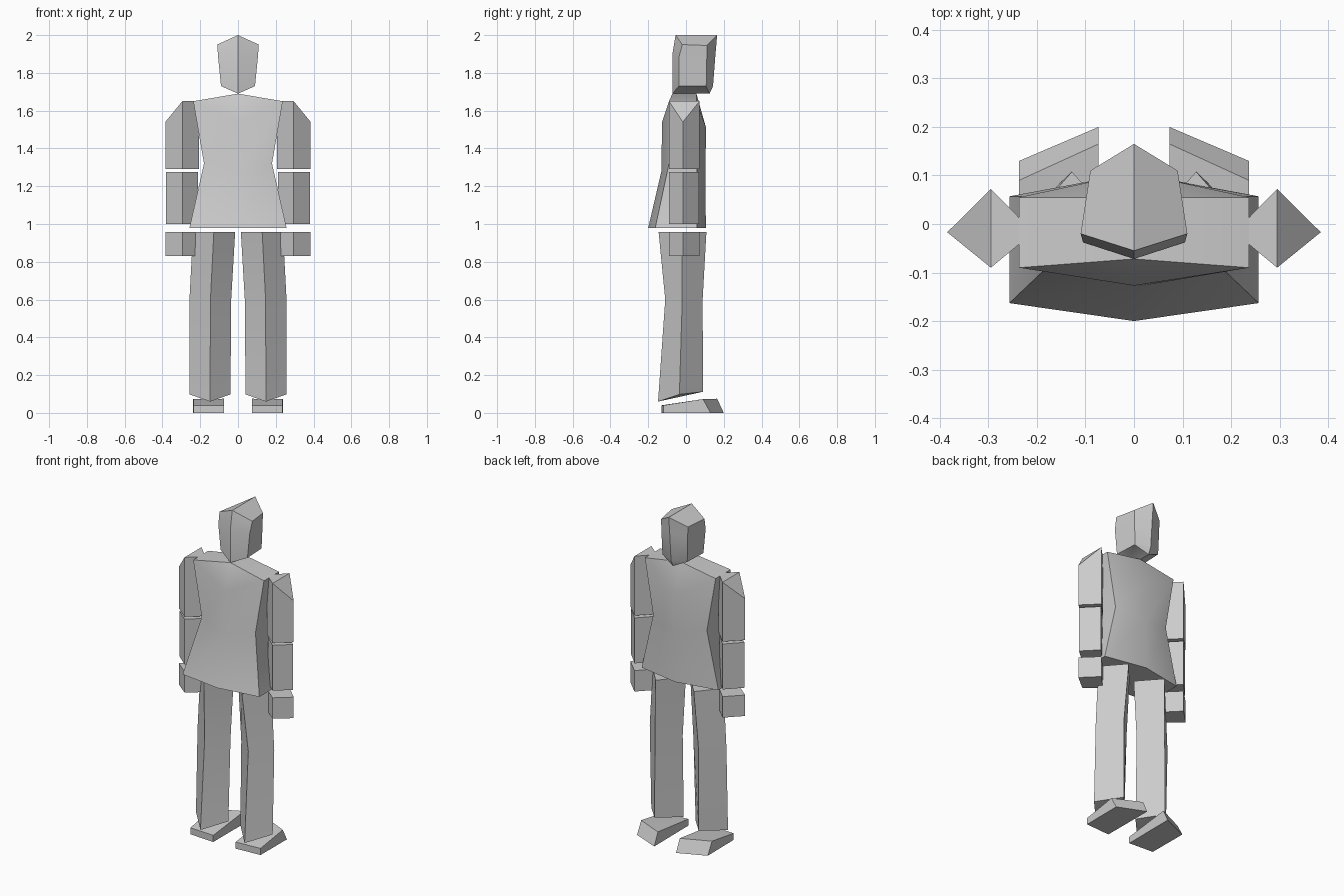
import bpy, bmesh, math

if "Cube" in bpy.data.objects:
    bpy.data.objects.remove(bpy.data.objects["Cube"])

grey = bpy.data.materials.new("plain grey")
grey.diffuse_color = (0.6, 0.6, 0.6, 1)
grey.use_nodes = True
grey.node_tree.nodes["Principled BSDF"].inputs["Base Color"].default_value = grey.diffuse_color


def loft(name, rings, mirror=False):
    """Skin equal-length rings (bottom to top); caps fold along first-to-opposite point."""
    bm = bmesh.new()
    vs = [[bm.verts.new(p) for p in r] for r in rings]
    n = len(rings[0])
    for a, b in zip(vs, vs[1:]):
        for i in range(n):
            j = (i + 1) % n
            bm.faces.new((a[i], a[j], b[j], b[i]))
    h = n // 2
    for r in (vs[0], vs[-1]):
        bm.faces.new(r[:h + 1])
        bm.faces.new(r[h:] + r[:1])
    bmesh.ops.remove_doubles(bm, verts=bm.verts, dist=1e-4)
    bmesh.ops.recalc_face_normals(bm, faces=bm.faces)
    me = bpy.data.meshes.new(name)
    bm.to_mesh(me)
    bm.free()
    me.materials.append(grey)
    ob = bpy.data.objects.new(name, me)
    bpy.context.collection.objects.link(ob)
    if mirror:
        ob.modifiers.new("mirror", 'MIRROR').use_axis[0] = True
    bpy.context.view_layer.objects.active = ob
    ob.select_set(True)
    bpy.ops.object.shade_smooth_by_angle(angle=math.radians(30))
    ob.select_set(False)
    return ob


def hexring(front, side_front, side_back, back):
    """Symmetric six-point ring: centre points are (y, z), side points (x, y, z)."""
    (x1, y1, z1), (x2, y2, z2) = side_front, side_back
    return [(0, *front), (x1, y1, z1), (x2, y2, z2),
            (0, *back), (-x2, y2, z2), (-x1, y1, z1)]


def diamond(xin, xmid, xout, yf, ym, yb, zf, zout, zb, zin):
    """Four-point ring: front, outer, back, inner."""
    return [(xmid, yf, zf), (xout, ym, zout), (xmid, yb, zb), (xin, ym, zin)]


# Head
loft("head", [
    hexring((-.072, 1.69), (.09, -.038, 1.73), (.083, .105, 1.73), (.125, 1.69)),
    hexring((-.072, 1.69), (.09, -.038, 1.73), (.083, .107, 1.73), (.143, 1.73)),
    hexring((-.072, 1.90), (.105, -.038, 1.88), (.088, .11, 1.88), (.156, 1.90)),
    hexring((-.055, 2.0), (.11, -.02, 1.95), (.09, .11, 1.945), (.165, 2.0))])

# Torso, with flared hem and pinched waist
shoulder = (.237, -.09, 1.65), (.237, .055, 1.65)
loft("torso", [
    hexring((-.2, .98), (.257, -.163, .98), (.257, .057, .98), (.105, .98)),
    hexring((-.13, 1.28), (.18, -.09, 1.32), (.18, .057, 1.32), (.103, 1.28)),
    hexring((-.127, 1.54), *shoulder, (.106, 1.51)),
    hexring((-.072, 1.69), *shoulder, (.055, 1.69))])

# Arms: upper part, forearm and hand are separate diamond prisms
arm = (.207, .295, .385, -.09, -.017, .072)
loft("upper_arms", [diamond(*arm, *[1.29] * 4),
                    diamond(*arm, 1.65, 1.54, 1.65, 1.65)], True)
fore = (.212, .295, .38, -.09, -.017, .07)
loft("forearms", [diamond(*fore, *[1.0] * 4), diamond(*fore, *[1.275] * 4)], True)
loft("hands", [diamond(*arm, *[.83] * 4), diamond(*arm, *[.957] * 4)], True)

# Legs
loft("legs", [
    diamond(.04, .148, .257, -.148, -.035, .09, .06, .098, .112, .098),
    diamond(.036, .146, .257, -.11, -.02, .088, .6, .6, .6, .6),
    diamond(.015, .128, .238, -.145, -.02, .108, .957, .957, .957, .957)], True)

# Feet, wedge shaped with slanted ends
loft("feet", [
    [(.075, -.13, 0), (.235, -.12, 0), (.237, .13, 0), (.073, .2, 0)],
    [(.075, -.13, .04), (.235, -.12, .04), (.237, .09, .073), (.073, .165, .075)]], True)
